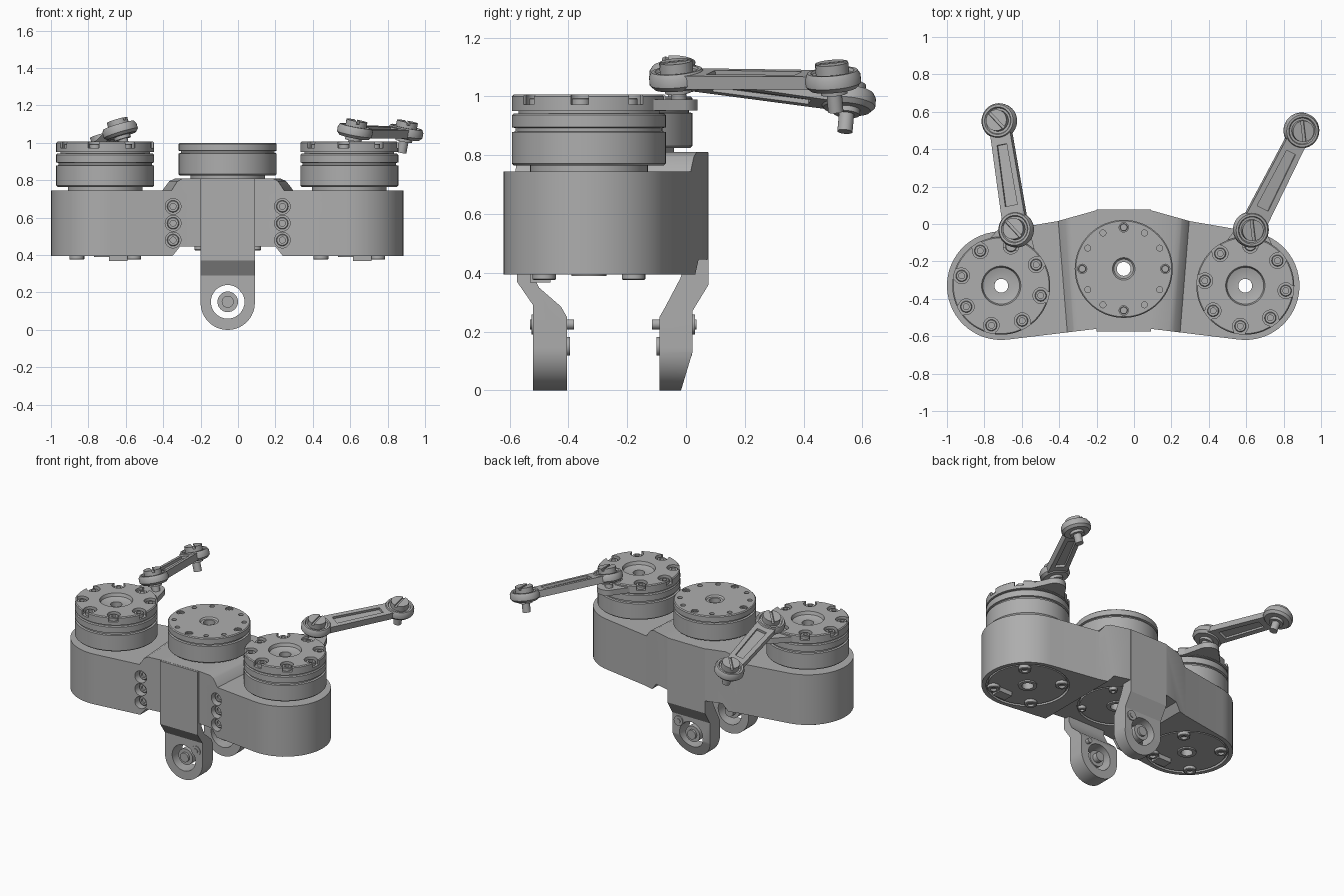
import bpy, bmesh
from math import sin, cos, pi, radians, atan2
from mathutils import Matrix, Vector

if "Cube" in bpy.data.objects:
    bpy.data.objects.remove(bpy.data.objects["Cube"], do_unlink=True)

grey = bpy.data.materials.new("metal_grey")
grey.use_nodes = True
GREY = (0.42, 0.42, 0.42, 1)
grey.diffuse_color = GREY
grey.node_tree.nodes["Principled BSDF"].inputs["Base Color"].default_value = GREY
parts = []


def finish(name, bm, matrix=None):
    bmesh.ops.recalc_face_normals(bm, faces=bm.faces[:])
    mesh = bpy.data.meshes.new(name)
    bm.to_mesh(mesh)
    bm.free()
    if matrix:
        mesh.transform(matrix)
    obj = bpy.data.objects.new(name, mesh)
    bpy.context.scene.collection.objects.link(obj)
    parts.append(obj)
    return obj


def prism(name, points, a, b, axis="z", matrix=None):
    """Extrude a 2D outline from a to b along an axis."""
    place = {"z": lambda u, v, w: (u, v, w),
             "y": lambda u, v, w: (u, w, v),
             "x": lambda u, v, w: (w, u, v)}[axis]
    bm = bmesh.new()
    low = [bm.verts.new(place(u, v, a)) for u, v in points]
    high = [bm.verts.new(place(u, v, b)) for u, v in points]
    bm.faces.new(low)
    bm.faces.new(high)
    for i in range(len(points)):
        j = (i + 1) % len(points)
        bm.faces.new((low[i], low[j], high[j], high[i]))
    return finish(name, bm, matrix)


def arc(cx, cy, r, start, end, n):
    angles = [radians(start + (end - start) * i / n) for i in range(n + 1)]
    return [(cx + r * cos(t), cy + r * sin(t)) for t in angles]


def cyl(name, cx, cy, r, a, b, axis="z", matrix=None, n=32):
    return prism(name, arc(cx, cy, r, 0, 360, n)[:-1], a, b, axis, matrix)


def lathe(name, profile, matrix=None, n=64):
    """Spin a radius/height profile round the z axis."""
    bm = bmesh.new()
    vs = [bm.verts.new((r, 0, z)) for r, z in profile]
    es = [bm.edges.new(pair) for pair in zip(vs, vs[1:])]
    if profile[0][0] > 0:
        es.append(bm.edges.new((vs[-1], vs[0])))
    bmesh.ops.spin(bm, geom=vs + es, cent=(0, 0, 0), axis=(0, 0, 1),
                   angle=2 * pi, steps=n, use_duplicate=False)
    bmesh.ops.remove_doubles(bm, verts=bm.verts[:], dist=1e-5)
    return finish(name, bm, matrix)


def boolean(obj, cutter, operation="DIFFERENCE"):
    mod = obj.modifiers.new("cut", "BOOLEAN")
    mod.operation, mod.object, mod.solver = operation, cutter, "EXACT"
    graph = bpy.context.evaluated_depsgraph_get()
    mesh = bpy.data.meshes.new_from_object(obj.evaluated_get(graph))
    obj.modifiers.clear()
    obj.data = mesh
    parts.remove(cutter)
    bpy.data.objects.remove(cutter, do_unlink=True)


def screw(name, r, h, matrix):
    lathe(name, [(0, 0), (r, 0), (r, h * .85), (r * .88, h), (r * .5, h),
                 (r * .5, h * .4), (0, h * .4)], matrix, 20)


def move(x, y, z=0):
    return Matrix.Translation((x, y, z))


MID = -.055
CENTRE = (MID, -.24)
SIDES = {"right": (-.71, -.33), "left": (.595, -.33)}
BORE = .037

# Main housing: plan outline limited by the front silhouette
outline = (arc(*SIDES["right"], .29, 100, 277, 28) + [(-.195, -.56), (.085, -.56)]
           + arc(*SIDES["left"], .29, -97, 80, 28)
           + [(.30, .015), (.085, .075), (-.195, .075), (-.41, .015)])
housing = prism("housing", outline, .3, .9)
half = [(.29, .81), (.325, .795), (.365, .745), (1.1, .745), (1.1, .395),
        (.295, .395), (.255, .445)]
front = [(MID + x, z) for x, z in half] + [(MID - x, z) for x, z in reversed(half)]
silhouette = prism("silhouette", front, -.7, .2, "y")
for v in silhouette.data.vertices:
    if v.co.y < 0 and v.co.z > .6 and abs(v.co.x - MID) < .5:
        v.co.x = MID + (v.co.x - MID) * .8
boolean(housing, silhouette, "INTERSECT")

# Bores and underside pockets with cover plates, feet and connectors
for side, (x, y), floor, r in (("right", SIDES["right"], .395, .262),
                               ("left", SIDES["left"], .395, .262),
                               ("middle", CENTRE, .445, .245)):
    boolean(housing, cyl("bore", x, y, BORE, .2, 1))
    boolean(housing, cyl("pocket", x, y, r, .2, floor + .02, n=64))
    lathe(side + "_bottom_cover", [(BORE, floor + .003), (r - .014, floor + .003),
                                   (r - .014, floor + .022), (BORE, floor + .022)], move(x, y))
    lathe(side + "_bottom_collar", [(BORE, floor - .006), (.06, floor - .006),
                                    (.06, floor + .01), (BORE, floor + .01)], move(x, y), 32)
    for i in range(4):
        a = radians(45 + 90 * i)
        flip = move(x + .215 * cos(a), y + .215 * sin(a), floor + .005) @ Matrix.Rotation(pi, 4, "X")
        screw(side + "_bottom_screw", .04 if floor < .4 else .026, .025, flip)
    if side != "middle":
        prism(side + "_connector", [(x + .02, y - .2), (x + .12, y - .2),
                                    (x + .12, y - .13), (x + .02, y - .13)], .367, .41)

# Rows of recessed screws on the front
for x in (MID - .292, MID + .292):
    for z in (.48, .57, .66):
        boolean(housing, cyl("screw_hole", x, z, .042, -.7, -.53, "y", n=24))
        screw("front_screw", .032, .02, move(x, -.529, z) @ Matrix.Rotation(pi / 2, 4, "X"))

# Front and back legs, round at the foot, with an eye and its bolts
front_side = [(-.575, .809), (-.575, .37), (-.52, .29), (-.52, -.01), (-.405, -.01),
              (-.405, .25), (-.425, .285), (-.5, .35), (-.53, .41), (-.53, .46),
              (-.505, .46), (-.505, .809)]
back_side = [(.077, .809), (.077, .36), (.022, .27), (.022, .13), (-.02, -.01), (-.09, -.01),
             (-.09, .25), (-.07, .285), (-.02, .38), (.01, .46), (.01, .809)]
face = [(MID + .145, .9), (MID - .145, .9)] + arc(MID, .15, .145, 180, 360, 32)
face = [(x, z - .005 if z < .5 else z) for x, z in face]
for name, side, flip in (("front", front_side, 0), ("back", back_side, 1)):
    leg = prism(name + "_leg", side, MID - .3, MID + .3, "x")
    boolean(leg, prism("leg_shape", face, -1, 1, "y"), "INTERSECT")
    boolean(leg, cyl("eye", MID, .15, .09, -.65, .2, "y"))

    def span(a, b):
        return (-.495 - b, -.495 - a) if flip else (a, b)
    cyl(name + "_eye_bolt", MID, .15, .055, *span(-.5, -.43), "y")
    cyl(name + "_eye_socket", MID, .15, .032, *span(-.515, -.395), "y")
    cyl(name + "_stop_pin", MID + .095, .225, .034, *span(-.525, -.42), "y")
    cyl(name + "_stop_tip", MID + .095, .225, .017, *span(-.53, -.38), "y")

# Middle motor with a drilled cap
motor = lathe("middle_motor", [(BORE, .79), (.2, .79), (.2, .825), (.255, .825), (.262, .832),
              (.262, .943), (.25, .946), (.25, .955), (.262, .958), (.262, .994), (.256, 1),
              (.06, 1), (.052, .99), (BORE, .99)], move(*CENTRE))
for i in range(12):
    a = i * pi / 6
    x, y = CENTRE[0] + .222 * cos(a), CENTRE[1] + .222 * sin(a)
    boolean(motor, cyl("dimple", x, y, .016 if i % 3 else .025, .985, 1.1, n=16))
    if i % 3 == 0:
        screw("cap_screw", .02, .012, move(x, y, .985))


def link(name, start, end, normal):
    """Tie rod with an eye and slotted bolt at each end."""
    start, end = Vector(start), Vector(end)
    length = (end - start).length
    x = (end - start).normalized()
    y = Vector(normal).cross(x).normalized()
    z = x.cross(y)
    m = Matrix((x, y, z)).transposed().to_4x4()
    m.translation = start
    bar = prism(name + "_bar", [(.03, -.065), (length - .03, -.055), (length - .03, .055),
                                (.03, .065)], -.023, .023, matrix=m)
    slot = [(.13, -.034), (length - .13, -.027), (length - .13, .027), (.13, .034)]
    for a, b in ((.007, .1), (-.1, -.007)):
        boolean(bar, prism("slot", slot, a, b, matrix=m))
    for d, tip in ((0, -.085), (length, -.11)):
        at = m @ move(d, 0)
        lathe(name + "_eye", [(0, -.03), (.08, -.03), (.095, -.014), (.095, .014), (.086, .03),
                              (.074, .03), (.068, .02), (0, .02)], at, 40)
        head = cyl(name + "_bolt", 0, 0, .057, .015, .06, matrix=at)
        boolean(head, prism("bolt_slot", [(-.1, -.008), (.1, -.008), (.1, .008), (-.1, .008)],
                            .045, .1, matrix=at @ Matrix.Rotation(.6, 4, "Z")))
        cyl(name + "_collar", 0, 0, .045, -.048, -.025, matrix=at)
        cyl(name + "_pin", 0, 0, .026, tip, -.02, matrix=at, n=24)


# Side motors, notched crowns, ears and links
JOINTS = {"right": ((-.63, -.03, 1.065), (-.72, .55, .985), (-.3, .1, 1), 31),
          "left": ((.625, -.03, 1.06), (.895, .5, 1.055), (.2, -.07, 1), 38)}
for side, (x, y) in SIDES.items():
    joint, far, normal, first = JOINTS[side]
    lathe(side + "_motor", [(BORE, .73), (.2, .73), (.2, .765), (.255, .765), (.262, .772),
          (.262, .878), (.25, .881), (.25, .892), (.262, .895), (.262, .936), (.256, .942),
          (.24, .942), (.24, .951), (BORE, .951)], move(x, y))
    crown = lathe(side + "_crown", [(BORE, .95), (.262, .95), (.262, 1), (.256, 1.006),
                  (.105, 1.006), (.098, .985), (.065, .975), (BORE, .975)], move(x, y))
    for i in range(8):
        spot = move(x, y) @ Matrix.Rotation(radians(first + 45 * i), 4, "Z") @ move(.218, 0)
        notch = [(.1, -.03), (.1, .03)] + arc(0, 0, .042, 45, 315, 16)
        boolean(crown, prism("notch", notch, .972, 1.1, matrix=spot))
        screw(side + "_crown_screw", .031, .024, spot @ move(0, 0, .971))
    turn = atan2(joint[1] - y, joint[0] - x)
    reach = Vector((joint[0] - x, joint[1] - y)).length
    ear = [(.2, -.14)] + arc(reach, 0, .07, -70, 70, 16) + [(.2, .14)]
    prism(side + "_ear", ear, .952, .99, matrix=move(x, y) @ Matrix.Rotation(turn, 4, "Z"))
    link(side + "_link", joint, far, normal)

# Shading and colour
for obj in parts:
    obj.data.materials.clear()
    obj.data.materials.append(grey)
    obj.data.polygons.foreach_set("material_index", [0] * len(obj.data.polygons))
    obj.data.shade_smooth()
    obj.data.set_sharp_from_angle(angle=radians(30))
